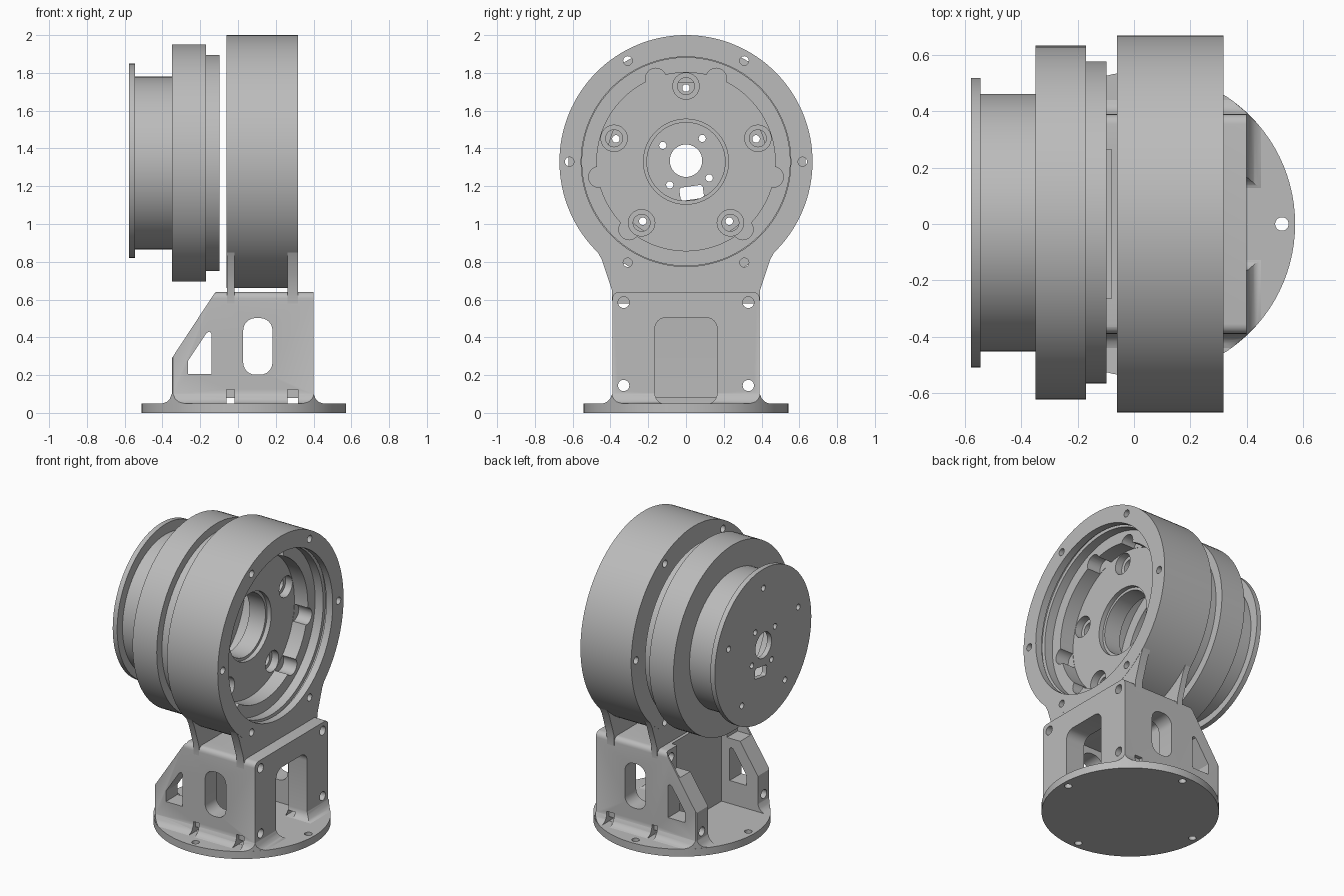
import bpy, bmesh
from math import sin, cos, pi, radians

cube = bpy.data.objects.get("Cube")
if cube:
    bpy.data.objects.remove(cube, do_unlink=True)

grey = bpy.data.materials.new("machined_grey")
grey.use_nodes = True
tone = (0.5, 0.5, 0.5, 1)
grey.diffuse_color = tone
grey.node_tree.nodes["Principled BSDF"].inputs["Base Color"].default_value = tone

AXIS_Z = 1.33  # height of the main rotation axis


def make(name, bm):
    bmesh.ops.recalc_face_normals(bm, faces=bm.faces)
    mesh = bpy.data.meshes.new(name)
    bm.to_mesh(mesh)
    bm.free()
    mesh.materials.append(grey)
    obj = bpy.data.objects.new(name, mesh)
    bpy.context.collection.objects.link(obj)
    return obj


def loft(name, rings, closed=False):
    """Skin equal-length rings of points; cap the ends unless closed."""
    bm = bmesh.new()
    rows = [[bm.verts.new(p) for p in ring] for ring in rings]
    count = len(rows)
    for i in range(count if closed else count - 1):
        a, b = rows[i], rows[(i + 1) % count]
        for j in range(len(a)):
            k = (j + 1) % len(a)
            bm.faces.new((a[j], a[k], b[k], b[j]))
    if not closed:
        bm.faces.new(rows[0])
        bm.faces.new(rows[-1])
    return make(name, bm)


def prism(name, pts, axis, lo, hi):
    """Extrude a 2D outline along an axis."""
    place = {"x": lambda u, v, t: (t, u, v),
             "y": lambda u, v, t: (u, t, v),
             "z": lambda u, v, t: (u, v, t)}[axis]
    return loft(name, [[place(u, v, t) for u, v in pts] for t in (lo, hi)])


def circle(u, v, r, n=24):
    return [(u + r * cos(2 * pi * i / n), v + r * sin(2 * pi * i / n)) for i in range(n)]


def rect(u0, u1, v0, v1):
    return [(u0, v0), (u1, v0), (u1, v1), (u0, v1)]


def rounded(u, v, w, h, r, tilt=0):
    pts = []
    for q, (sx, sy) in enumerate([(1, 1), (-1, 1), (-1, -1), (1, -1)]):
        for s in range(7):
            a = (q + s / 6) * pi / 2
            x = sx * (w / 2 - r) + r * cos(a)
            y = sy * (h / 2 - r) + r * sin(a)
            pts.append((u + x * cos(tilt) - y * sin(tilt), v + x * sin(tilt) + y * cos(tilt)))
    return pts


def lathe(name, profile, cy, cz, n=96):
    """Turn a closed (x, radius) profile about the x direction."""
    rings = []
    for i in range(n):
        a = 2 * pi * i / n
        rings.append([(x, cy + r * cos(a), cz + r * sin(a)) for x, r in profile])
    return loft(name, rings, closed=True)


def boolean(target, tool, op="DIFFERENCE"):
    mod = target.modifiers.new("bool", "BOOLEAN")
    mod.operation, mod.solver, mod.object = op, "EXACT", tool
    bpy.context.view_layer.objects.active = target
    bpy.ops.object.modifier_apply(modifier=mod.name)
    bpy.data.objects.remove(tool, do_unlink=True)


def cut(target, pts, axis, lo, hi):
    boolean(target, prism("cutter", pts, axis, lo, hi))


def polar(r, degrees, cy=0, cz=AXIS_Z):
    return cy + r * cos(radians(degrees)), cz + r * sin(radians(degrees))


# Round base plate with four screw holes
BASE_X = 0.03
base = prism("base_plate", circle(BASE_X, 0, 0.542, 96), "z", 0, 0.05)
for k in range(4):
    u, v = polar(0.495, 90 * k, BASE_X, 0)
    cut(base, circle(u, v, 0.024), "z", -0.1, 0.2)

# Pedestal block with sloped back and rounded top edges
outline = [(-0.35, 0.02), (0.40, 0.02), (0.40, 0.64), (-0.12, 0.64), (-0.35, 0.29)]
pedestal = prism("pedestal", outline, "y", -0.39, 0.39)
bm = bmesh.new()
bm.from_mesh(pedestal.data)
top = [e for e in bm.edges if all(v.co.z > 0.63 for v in e.verts)
       and abs(e.verts[0].co.x - e.verts[1].co.x) > 0.1]
bmesh.ops.bevel(bm, geom=top, offset=0.035, segments=5, affect="EDGES", profile=0.5)
bm.to_mesh(pedestal.data)
bm.free()

# Concave foot flare blended into the block and trimmed to the plate
flare = [(0.03, 0.05), (0.05, 0.05), (0.058, 0.028), (0.075, 0.011), (0.1, 0.001), (0.12, -0.01)]
foot = loft("foot", [[(x, y, z) for x, y in rect(-0.35 - d, 0.40 + d, -0.39 - d, 0.39 + d)]
                     for z, d in flare])
boolean(pedestal, foot, "UNION")
boolean(pedestal, prism("trim", circle(BASE_X, 0, 0.541, 96), "z", -0.1, 1), "INTERSECT")

# Cavities, arch opening, side windows and bolt holes
cut(pedestal, rounded(0.12, 0.25, 0.28, 0.58, 0.03), "y", -0.27, 0.27)
cut(pedestal, rect(-0.6, -0.08, -0.1, 0.8), "y", -0.265, 0.265)
cut(pedestal, rounded(0, 0.275, 0.33, 0.46, 0.06), "x", 0.2, 0.6)
cut(pedestal, rounded(0.105, 0.352, 0.155, 0.30, 0.065), "y", -0.6, 0.6)
window = [(-0.265, 0.205), (-0.14, 0.205), (-0.14, 0.42), (-0.15, 0.43), (-0.165, 0.425), (-0.265, 0.275)]
cut(pedestal, window, "y", -0.6, 0.6)
for side in (-1, 1):
    for z in (0.145, 0.585):
        cut(pedestal, circle(side * 0.33, z, 0.03), "x", -0.6, 0.6)
    # Bolt seat stepped into the slope
    cut(pedestal, rect(-0.3, -0.12, 0.49, 0.7), "y", *sorted((side * 0.25, side * 0.378)))
    # Small relief notches at the foot
    for x0, x1 in ((-0.06, -0.018), (0.262, 0.318)):
        cut(pedestal, rect(x0, x1, 0.045, 0.125), "y", *sorted((side * 0.365, side * 0.6)))
for x0, x1 in ((-0.06, -0.018), (0.262, 0.318)):
    cut(pedestal, rect(x0, x1, 0.051, 0.08), "y", -0.6, 0.6)

# Housing ring with inner shelf, groove and bored web
ring = lathe("housing_ring", [
    (-0.06, 0.67), (0.318, 0.67), (0.318, 0.555), (0.27, 0.555), (0.27, 0.575), (0.25, 0.575),
    (0.25, 0.55), (0.19, 0.55), (0.19, 0.472), (0.09, 0.472), (0.09, 0.225),
    (0.06, 0.225), (0.06, 0.207), (-0.06, 0.207)], 0, AXIS_Z, 128)
for k in range(6):
    cut(ring, circle(*polar(0.617, 60 * k), 0.024), "x", -0.2, 0.5)
# Paired scallops in the shelf
for centre in (90, 210, 330):
    for offset in (-20, 20):
        cut(ring, circle(*polar(0.468, centre + offset), 0.055), "x", 0.092, 0.23)
# Counterbored bolt holes in the web
for k in range(5):
    u, v = polar(0.4, 90 + 72 * k)
    cut(ring, circle(u, v, 0.07, 32), "x", 0.04, 0.15)
    cut(ring, circle(u, v, 0.045), "x", -0.2, 0.15)

# Two neck plates joining the ring to the pedestal
half = [(0.39, 0.58), (0.392, 0.65), (0.42, 0.735), (0.445, 0.81), (0.475, 0.865)]
neck = half + [(-y, z) for y, z in reversed(half)]
necks = []
for name, x0, x1 in (("neck_plate_inner", -0.059, -0.018), ("neck_plate_outer", 0.262, 0.317)):
    plate = prism(name, neck, "x", x0, x1)
    cut(plate, circle(0, AXIS_Z, 0.64, 128), "x", -0.5, 0.5)
    necks.append(plate)

# Stepped hollow drum
drum = lathe("stepped_drum", [
    (-0.55, 0.457), (-0.35, 0.457), (-0.35, 0.628), (-0.17, 0.628), (-0.17, 0.572), (-0.098, 0.572),
    (-0.098, 0.50), (-0.30, 0.50), (-0.30, 0.425), (-0.55, 0.425)], 0.005, 1.323)

# End cap with centre bore, screw holes and a cable slot
cap = prism("end_cap", circle(0.005, 1.335, 0.514, 96), "x", -0.578, -0.545)
cut(cap, circle(0, AXIS_Z + 0.005, 0.086, 40), "x", -0.7, -0.4)
for k in range(4):
    cut(cap, circle(*polar(0.15, 55 + 90 * k), 0.019), "x", -0.7, -0.4)
for k in range(5):
    cut(cap, circle(*polar(0.39, 90 + 72 * k), 0.02), "x", -0.7, -0.4)
cut(cap, rounded(0.03, 1.165, 0.125, 0.07, 0.015, radians(8)), "x", -0.7, -0.4)

# Smooth the round surfaces, keep machined edges crisp
bpy.ops.object.select_all(action="DESELECT")
for obj in [base, pedestal, ring, drum, cap] + necks:
    obj.select_set(True)
    bpy.context.view_layer.objects.active = obj
bpy.ops.object.shade_smooth_by_angle(angle=radians(30))
